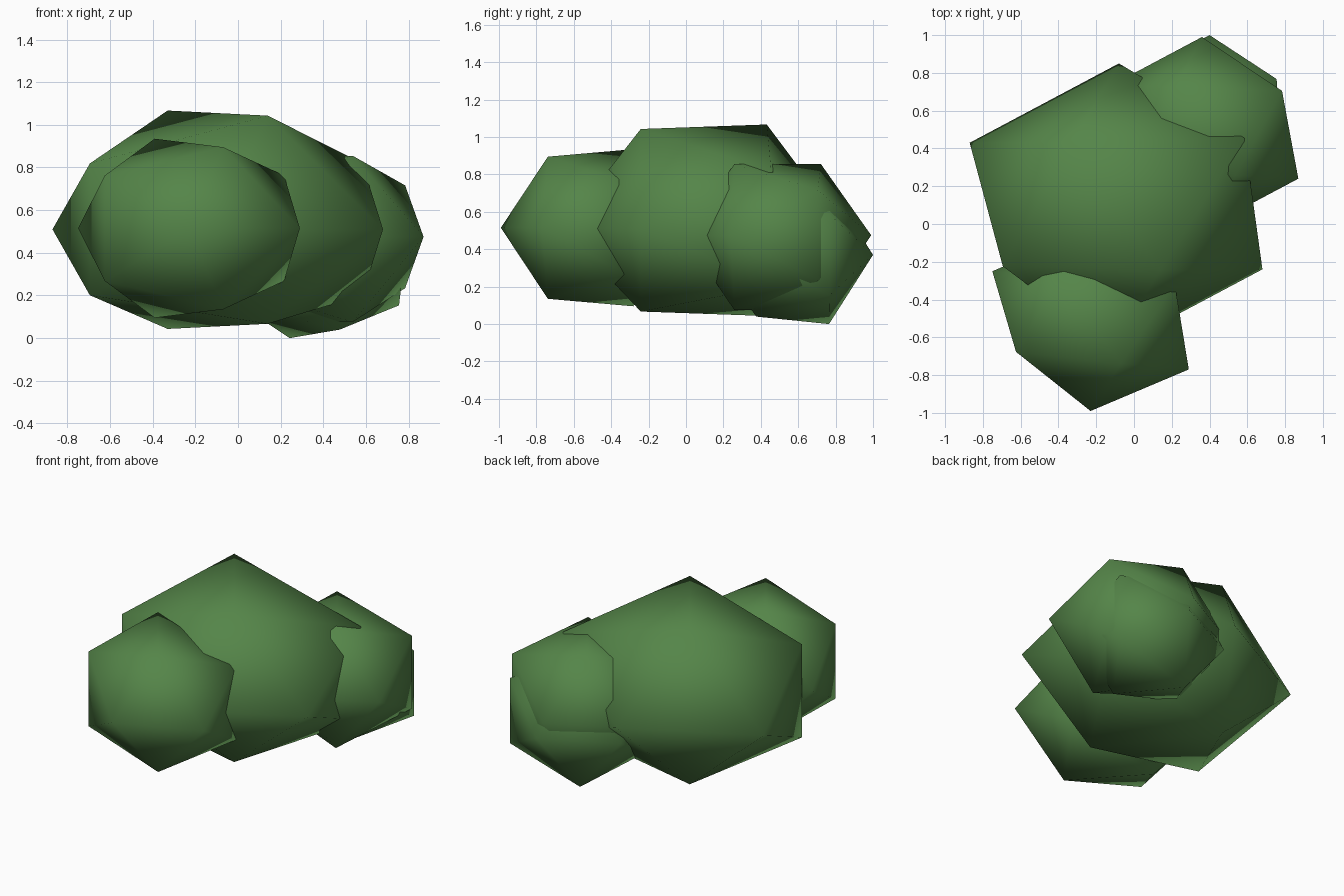
import bpy
import bmesh
from mathutils import Vector

cube = bpy.data.objects.get("Cube")
if cube:
    bpy.data.objects.remove(cube)

PHI = 1.618

# Leaf colour
GREEN = (0.09, 0.235, 0.066, 1.0)
leaf = bpy.data.materials.new("leaf green")
leaf.use_nodes = True
leaf.diffuse_color = GREEN
bsdf = next(n for n in leaf.node_tree.nodes if n.type == 'BSDF_PRINCIPLED')
bsdf.inputs["Base Color"].default_value = GREEN
bsdf.inputs["Roughness"].default_value = 0.9


def clump(name, centre, left, back, half, lift=0.0, tilt=0.0):
    """Squashed twelve-point ball with an edge on top, shaped by two waist corners."""
    c, left, back = Vector(centre), Vector(left + (0,)), Vector(back + (0,))
    ridge = -(left + back) / (2 * PHI)
    across = (back - left) / 2
    up = Vector((0, 0, half))
    lean = Vector((0, 0, tilt))
    skew = across * 0.1
    points = []
    for s in (-1, 1):
        for t in (-1, 1):
            points.append(c + s * (up - t * lean) + t * ridge + Vector((0, 0, lift)))  # crown and base
            points.append(c + s * PHI * ridge + t * across)       # waist
            points.append(c + s * PHI * across + t * up / PHI + skew)  # flanks
    bm = bmesh.new()
    for p in points:
        bm.verts.new(p)
    bmesh.ops.convex_hull(bm, input=bm.verts)
    bmesh.ops.recalc_face_normals(bm, faces=bm.faces)
    for f in bm.faces:
        f.smooth = True
    mesh = bpy.data.meshes.new(name)
    bm.to_mesh(mesh)
    bm.free()
    mesh.materials.append(leaf)
    obj = bpy.data.objects.new(name, mesh)
    bpy.context.scene.collection.objects.link(obj)
    return obj


# Foliage clumps
clump("main_clump", (-0.095, 0.095, 0.51), (-0.775, 0.335), (0.015, 0.755), 0.5, 0.045, 0.012)
clump("front_clump", (-0.23, -0.51, 0.515), (-0.52, 0.26), (0.0, 0.48), 0.4, 0.0, 0.02)
clump("back_clump", (0.38, 0.49, 0.475), (-0.49, 0.25), (-0.02, 0.5), 0.39, -0.01)
clump("low_back_clump", (0.36, 0.57, 0.37), (-0.42, 0.2), (0.04, 0.43), 0.35, 0.0, 0.02)
